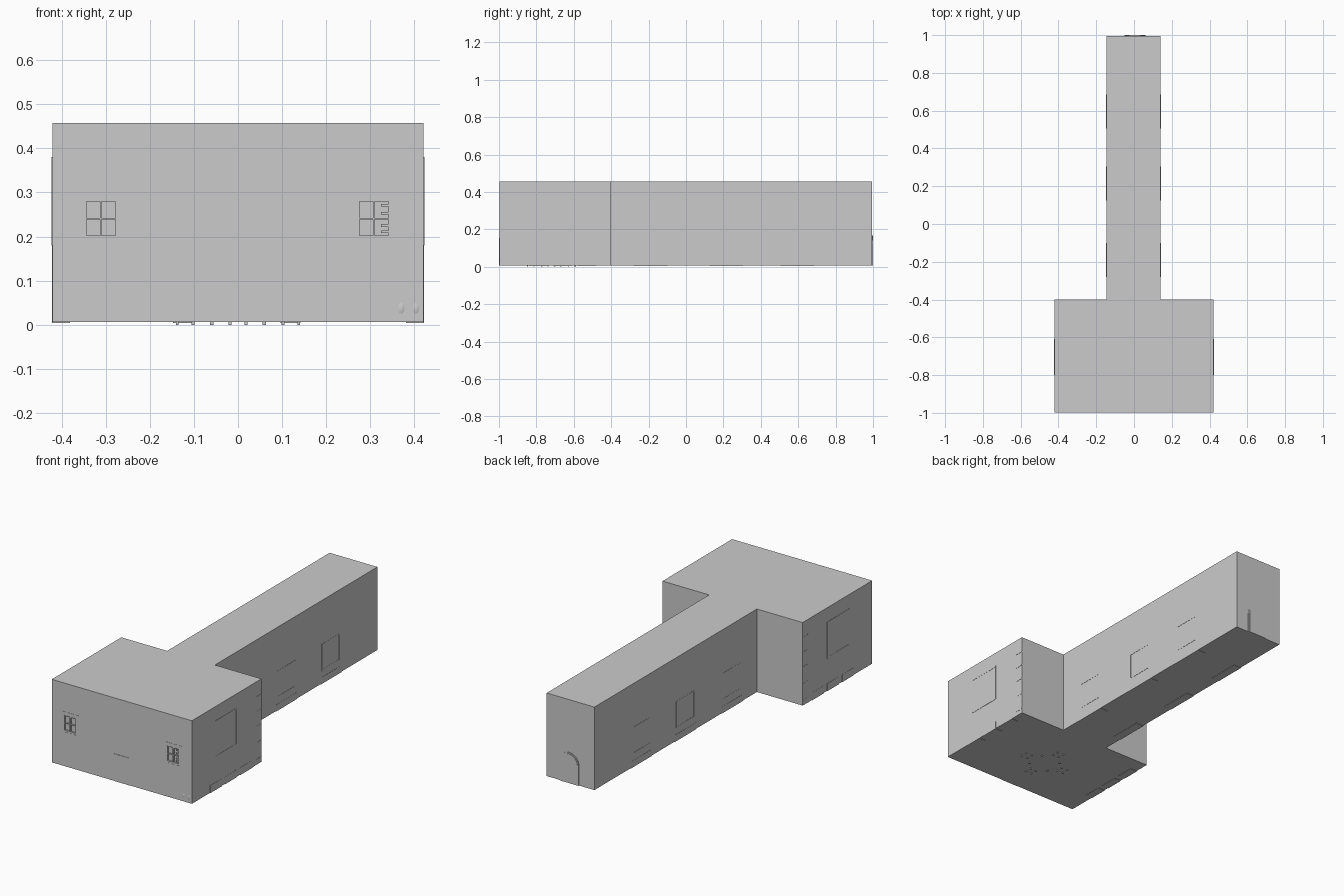
import bpy, bmesh
from mathutils import Vector
from math import pi, cos, sin

if "Cube" in bpy.data.objects:
    bpy.data.objects.remove(bpy.data.objects["Cube"])

BOT, TOP = 0.006, 0.457
FRONT, BACK, STEP = -0.997, 0.995, -0.4
ROOM, HALL_L, HALL_R = 0.421, -0.146, 0.141


def finish(name, bm):
    bmesh.ops.recalc_face_normals(bm, faces=bm.faces)
    me = bpy.data.meshes.new(name)
    bm.to_mesh(me)
    bm.free()
    ob = bpy.data.objects.new(name, me)
    bpy.context.collection.objects.link(ob)
    return ob


def boxes(name, spans):
    """One object made of boxes given as (x0, x1, y0, y1, z0, z1)."""
    bm = bmesh.new()
    for x0, x1, y0, y1, z0, z1 in spans:
        vs = bmesh.ops.create_cube(bm, size=1)["verts"]
        for v in vs:
            v.co = Vector((x1 if v.co.x > 0 else x0,
                           y1 if v.co.y > 0 else y0,
                           z1 if v.co.z > 0 else z0))
    return finish(name, bm)


def prism(name, points, move):
    bm = bmesh.new()
    face = bm.faces.new([bm.verts.new(p) for p in points])
    ext = bmesh.ops.extrude_face_region(bm, geom=[face], use_keep_orig=True)
    bmesh.ops.translate(bm, vec=move,
                        verts=[g for g in ext["geom"] if isinstance(g, bmesh.types.BMVert)])
    return finish(name, bm)


def frame_bars(a0, a1, z0, z1, t):
    """Four bars of a rectangular frame in wall coordinates."""
    return [(a0, a0 + t, z0, z1), (a1 - t, a1, z0, z1),
            (a0 + t, a1 - t, z0, z0 + t), (a0 + t, a1 - t, z1 - t, z1)]


# T-shaped shell: wide room in front, long hall behind
plan = [(-ROOM, FRONT), (ROOM, FRONT), (ROOM, STEP), (HALL_R, STEP),
        (HALL_R, BACK), (HALL_L, BACK), (HALL_L, STEP), (-ROOM, STEP)]
shell = prism("building_shell", [(x, y, BOT) for x, y in plan], (0, 0, TOP - BOT))

# Shallow recesses for the small front windows
cutter = boxes("window_cutter", [(c - 0.036, c + 0.036, -1.05, FRONT + 0.008, 0.199, 0.282)
                                 for c in (-0.311, 0.308)])
cutter.hide_render = True
cutter.hide_set(True)
mod = shell.modifiers.new("window_recess", "BOOLEAN")
mod.operation, mod.object, mod.solver = "DIFFERENCE", cutter, "EXACT"

# Front windows: crossbars and flush surround
for side, c in (("left", -0.311), ("right", 0.308)):
    bars = frame_bars(c - 0.036, c + 0.036, 0.199, 0.282, 0.003)
    bars += [(c - 0.002, c + 0.002, 0.202, 0.279), (c - 0.033, c + 0.033, 0.239, 0.242)]
    boxes(side + "_front_window", [(a, b, FRONT - 0.001, FRONT + 0.008, z, w)
                                   for a, b, z, w in bars])
    trim = frame_bars(c - 0.053, c + 0.053, 0.184, 0.302, 0.008)
    boxes(side + "_window_surround", [(a, b, FRONT - 0.001, FRONT + 0.004, z, w)
                                      for a, b, z, w in trim])

# Shutter slats seen behind the right window
boxes("window_slats", [(0.324, 0.342, FRONT, FRONT + 0.006, z, z + 0.006)
                       for z in (0.208, 0.222, 0.250, 0.268)])

# Front door, almost flush with the wall
boxes("front_door", [(-0.04, 0.04, FRONT - 0.0015, FRONT + 0.01, BOT, 0.148)])
boxes("front_door_frame", [(-0.046, -0.04, FRONT - 0.002, FRONT + 0.01, BOT, 0.154),
                           (0.04, 0.046, FRONT - 0.002, FRONT + 0.01, BOT, 0.154),
                           (-0.04, 0.04, FRONT - 0.002, FRONT + 0.01, 0.148, 0.154)])

# Arched back door with raised rim
def arch(r, h):
    cx = 0.005
    return ([(cx - r, BACK - 0.008, BOT), (cx + r, BACK - 0.008, BOT)] +
            [(cx + r * cos(i * pi / 16), BACK - 0.008, h + r * sin(i * pi / 16))
             for i in range(17)])

prism("arched_door_frame", arch(0.059, 0.112), (0, 0.011, 0))
prism("arched_door", arch(0.052, 0.112), (0, 0.013, 0))

for side, s in (("left", -1), ("right", 1)):
    def wall(face, depth, out, bars):
        """Place (y0, y1, z0, z1) bars against a side wall."""
        xs = sorted((s * (face + out), s * (face - depth)))
        return [(*xs, *b) for b in bars]

    # Large room windows
    boxes(side + "_room_window", wall(ROOM, 0.006, 0.0005, [(-0.8, -0.61, 0.18, 0.38)]))
    boxes(side + "_room_window_frame",
          wall(ROOM, 0.006, 0.0015, frame_bars(-0.8, -0.61, 0.18, 0.38, 0.008)))

    # Bookcase edges in the back corner
    shelves = [(-0.448, -0.442, BOT, 0.38)]
    shelves += [(-0.442, -0.401, z, z + 0.006) for z in (0.03, 0.12, 0.21, 0.29, 0.37)]
    boxes(side + "_bookcase", wall(ROOM, 0.03, 0.001, shelves))

    # Low chests under the room window
    boxes(side + "_low_chests", wall(ROOM, 0.04, 0.001,
          [(y, y + 0.1, 0.004, 0.045) for y in (-0.84, -0.71, -0.58)]))

    # Hall windows, each with a bench below
    hall = HALL_R if s > 0 else -HALL_L
    for i, y in enumerate((-0.19, 0.215, 0.595)):
        boxes(f"{side}_hall_window_{i + 1}", wall(hall, 0.004, 0.001,
              frame_bars(y - 0.078, y + 0.078, 0.075, 0.22, 0.006)))
        boxes(f"{side}_hall_bench_{i + 1}",
              wall(hall, 0.045, 0.001, [(y - 0.09, y + 0.09, 0.004, 0.04)]))

# Table and chairs whose feet reach through the floor
def legs(cx, cy, dx, dy, r, top):
    return [(cx + i * dx - r, cx + i * dx + r, cy + j * dy - r, cy + j * dy + r, 0, top)
            for i in (-1, 1) for j in (-1, 1)]

boxes("table", legs(0, -0.72, 0.06, 0.05, 0.004, 0.07) +
      [(-0.075, 0.075, -0.785, -0.655, 0.07, 0.077)])
for i, (x, y) in enumerate(((-0.12, -0.72), (0.12, -0.72), (0, -0.83), (0, -0.61))):
    boxes(f"chair_{i + 1}", legs(x, y, 0.018, 0.018, 0.003, 0.04) +
          [(x - 0.022, x + 0.022, y - 0.022, y + 0.022, 0.04, 0.045)])

# Rounded pots bulging slightly through the front right corner
for i, (x, y) in enumerate(((0.37, -0.978), (0.403, -0.978))):
    bpy.ops.mesh.primitive_uv_sphere_add(segments=24, ring_count=12, radius=1,
                                         location=(x, y, 0.037))
    pot = bpy.context.object
    pot.name = f"pot_{i + 1}"
    pot.scale = (0.018, 0.021, 0.03)
    bpy.ops.object.shade_smooth_by_angle()
